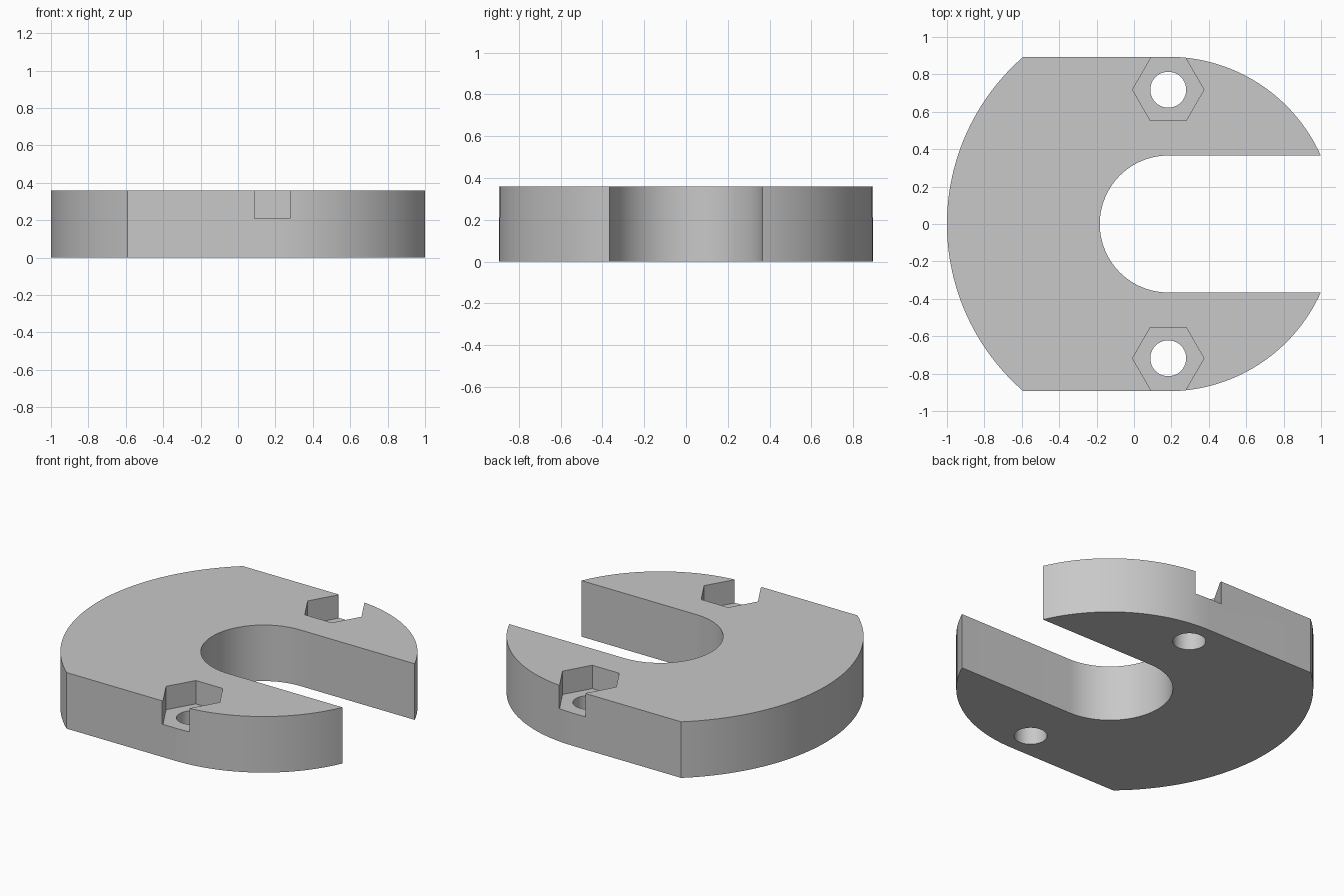
import bpy
import bmesh
from math import asin, atan2, cos, pi, radians, sin, sqrt

if "Cube" in bpy.data.objects:
    bpy.data.objects.remove(bpy.data.objects["Cube"], do_unlink=True)

HEIGHT = 0.36
CX = 0.183            # shared x centre of slot, arcs and bolt holes
HALF_WIDTH = 0.894    # flat sides, also the radius of the open-end arcs
BIG_R = 1.183         # closed-end arc
SLOT_R = 0.366
BOLT_Y = 0.718
HEX_R = 0.191
HOLE_R = 0.096
POCKET_Z = 0.21

grey = bpy.data.materials.new("plain grey")
grey.use_nodes = True
colour = (0.58, 0.58, 0.58, 1)
grey.diffuse_color = colour
grey.node_tree.nodes["Principled BSDF"].inputs["Base Color"].default_value = colour


def arc(r, start, end, steps):
    angles = [start + (end - start) * i / steps for i in range(steps + 1)]
    return [(CX + r * cos(a), r * sin(a)) for a in angles]


def prism(name, outline, z0, z1):
    """Extrude a closed outline from z0 up to z1."""
    bm = bmesh.new()
    face = bm.faces.new([bm.verts.new((x, y, z0)) for x, y in outline])
    top = bmesh.ops.extrude_face_region(bm, geom=[face])["geom"]
    verts = [g for g in top if isinstance(g, bmesh.types.BMVert)]
    bmesh.ops.translate(bm, verts=verts, vec=(0, 0, z1 - z0))
    bmesh.ops.recalc_face_normals(bm, faces=bm.faces[:])
    mesh = bpy.data.meshes.new(name)
    bm.to_mesh(mesh)
    bm.free()
    mesh.materials.append(grey)
    obj = bpy.data.objects.new(name, mesh)
    bpy.context.collection.objects.link(obj)
    return obj


# Slotted plate: half outline from the slot's inner end round to the closed end
tip = atan2(SLOT_R, sqrt(HALF_WIDTH ** 2 - SLOT_R ** 2))
corner = pi - asin(HALF_WIDTH / BIG_R)
half = arc(SLOT_R, pi, pi / 2, 24)
half += arc(HALF_WIDTH, tip, pi / 2, 28)
half += arc(BIG_R, corner, pi, 28)
outline = half + [(x, -y) for x, y in reversed(half[1:-1])]
plate = prism("slotted_plate", outline, 0, HEIGHT)

# Bolt holes and hexagonal nut pockets that break out through the sides
cutters = []
for side, s in (("back", 1), ("front", -1)):
    hole = [(x, y + s * BOLT_Y) for x, y in arc(HOLE_R, 0, 2 * pi, 40)[:-1]]
    cutters.append(prism(side + "_hole_cutter", hole, -0.1, HEIGHT + 0.1))

    flat = HEX_R * sqrt(3) / 2
    w = HEX_R / 2
    profile = [(-HEX_R, 0), (-w, -flat), (w, -flat), (HEX_R, 0),
               (w, flat), (w, flat + 0.1), (-w, flat + 0.1), (-w, flat)]
    pocket = [(CX + x, s * (BOLT_Y + y)) for x, y in profile]
    cutters.append(prism(side + "_pocket_cutter", pocket, POCKET_Z, HEIGHT + 0.1))

bpy.ops.object.select_all(action="DESELECT")
plate.select_set(True)
bpy.context.view_layer.objects.active = plate
for cutter in cutters:
    cutter.hide_render = True
    mod = plate.modifiers.new(cutter.name, "BOOLEAN")
    mod.operation = "DIFFERENCE"
    mod.solver = "EXACT"
    mod.object = cutter
    bpy.ops.object.modifier_apply(modifier=mod.name)
for cutter in cutters:
    bpy.data.objects.remove(cutter, do_unlink=True)

bpy.ops.object.shade_smooth_by_angle(angle=radians(25))
